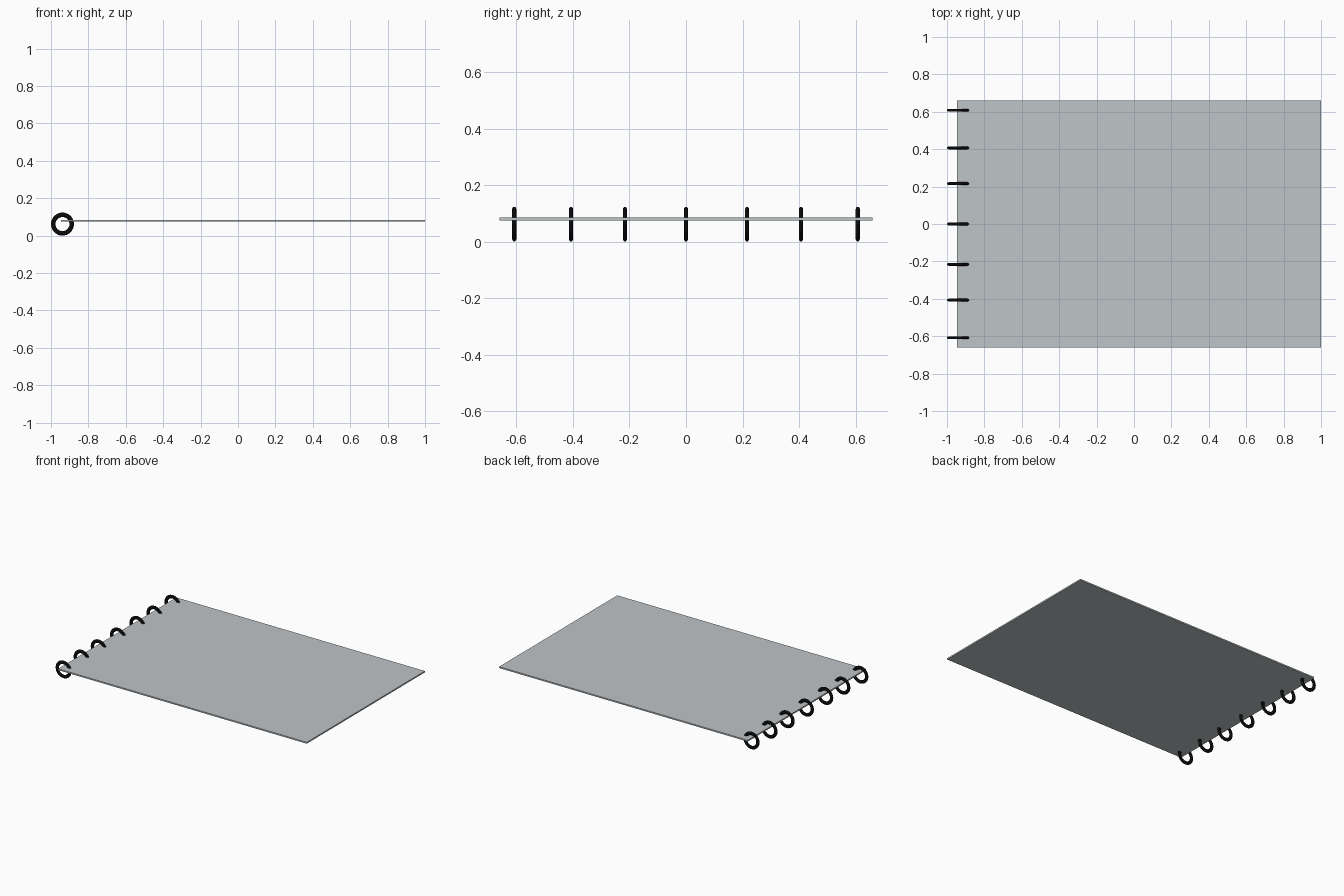
import bpy, math

if "Cube" in bpy.data.objects:
    bpy.data.objects.remove(bpy.data.objects["Cube"])


def material(name, rgb):
    m = bpy.data.materials.new(name)
    m.diffuse_color = (*rgb, 1)
    m.use_nodes = True
    m.node_tree.nodes["Principled BSDF"].inputs["Base Color"].default_value = m.diffuse_color
    return m


grey = material("light grey", (0.52, 0.555, 0.58))
black = material("black", (0.003, 0.003, 0.003))

# Thin sheet
bpy.ops.mesh.primitive_cube_add(size=1, location=(0.0275, 0, 0.0795))
sheet = bpy.context.object
sheet.name = "cover_sheet"
sheet.scale = (1.945, 1.32, 0.010)
bpy.ops.object.transform_apply(location=False, rotation=False, scale=True)
sheet.data.materials.append(grey)

# Binding rings along the left edge, tube slightly flattened sideways
R, r = 0.0495, 0.012
for i, y in enumerate((-0.608, -0.407, -0.216, 0, 0.216, 0.407, 0.608)):
    bpy.ops.mesh.primitive_torus_add(
        major_radius=R, minor_radius=r, major_segments=48, minor_segments=16,
        location=(-1 + R + r, y, R + r), rotation=(math.pi / 2, 0, 0))
    ring = bpy.context.object
    ring.name = f"binding_ring_{i + 1}"
    ring.scale = (1, 1, 0.65)
    bpy.ops.object.transform_apply(location=False, rotation=True, scale=True)
    ring.data.materials.append(black)
    bpy.ops.object.shade_smooth()
